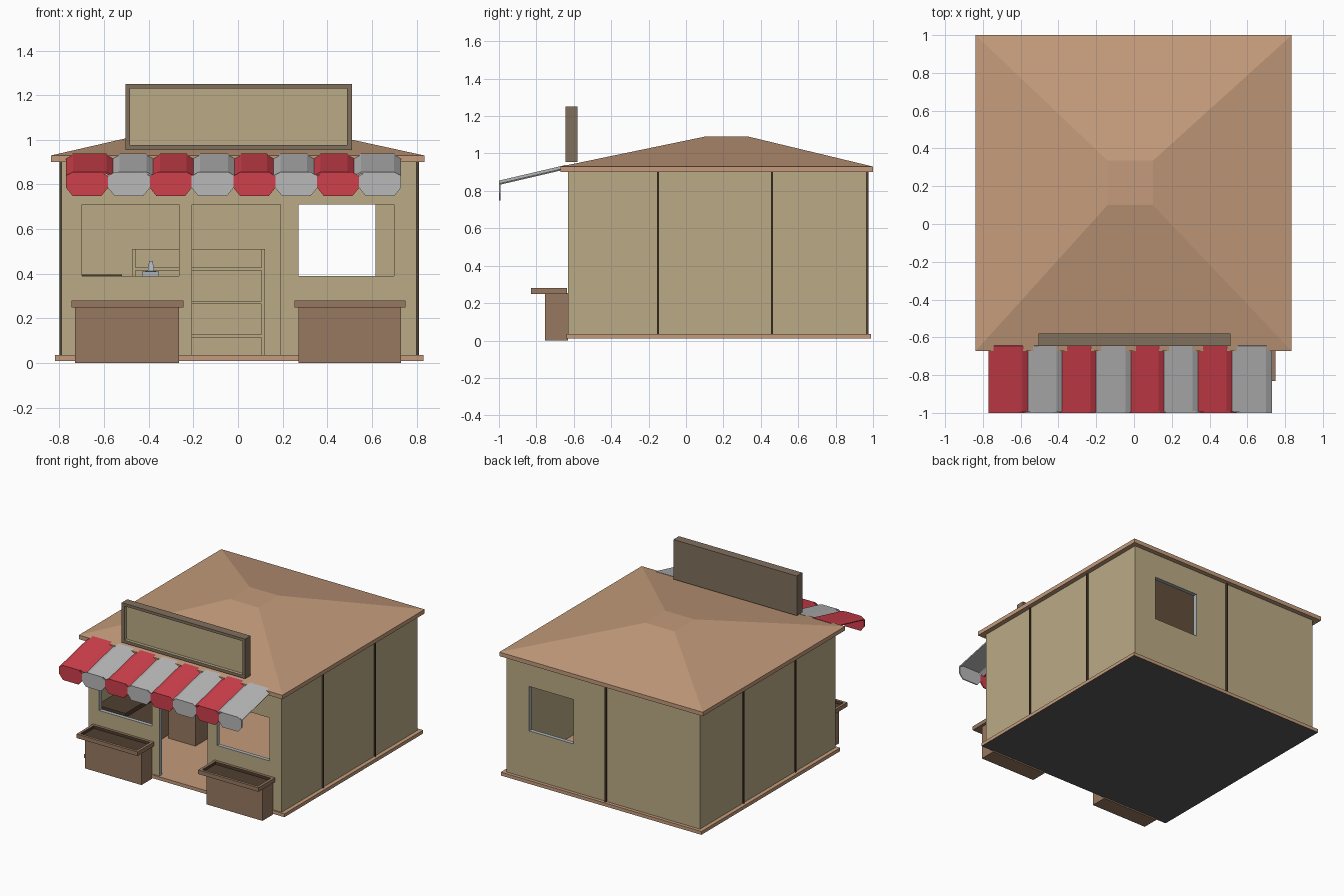
import bpy

if "Cube" in bpy.data.objects:
    bpy.data.objects.remove(bpy.data.objects["Cube"])


def material(name, rgb):
    m = bpy.data.materials.new(name)
    m.diffuse_color = (*rgb, 1)
    m.use_nodes = True
    m.node_tree.nodes["Principled BSDF"].inputs["Base Color"].default_value = m.diffuse_color
    return m


TAN = material("tan_wall", (.50, .41, .24))
ROOF = material("roof_clay", (.55, .33, .20))
WOOD = material("wood", (.31, .19, .12))
DARK = material("dark_wood", (.08, .05, .03))
FRAME = material("sign_wood", (.22, .16, .11))
RED = material("red_cloth", (.62, .05, .07))
GREY = material("grey_cloth", (.48, .48, .48))
METAL = material("metal", (.40, .44, .48))
UNDER = material("underside", (.10, .10, .10))


def mesh(name, verts, faces, mat):
    me = bpy.data.meshes.new(name)
    me.from_pydata(verts, [], faces)
    me.materials.append(mat)
    ob = bpy.data.objects.new(name, me)
    bpy.context.collection.objects.link(ob)
    return ob


def rings(name, levels, mat):
    """Closed solid stacked from rectangles (x0, x1, y0, y1, z)."""
    v, f = [], [(3, 2, 1, 0)]
    for x0, x1, y0, y1, z in levels:
        v += [(x0, y0, z), (x1, y0, z), (x1, y1, z), (x0, y1, z)]
    for k in range(len(levels) - 1):
        for i in range(4):
            j = (i + 1) % 4
            f.append((4*k + i, 4*k + j, 4*k + 4 + j, 4*k + 4 + i))
    n = len(v)
    f.append((n - 4, n - 3, n - 2, n - 1))
    return mesh(name, v, f, mat)


def box(name, x0, x1, y0, y1, z0, z1, mat):
    return rings(name, [(x0, x1, y0, y1, z0), (x0, x1, y0, y1, z1)], mat)


def cut(target, cutter):
    m = target.modifiers.new("cut", 'BOOLEAN')
    m.object, m.solver, m.material_mode = cutter, 'EXACT', 'TRANSFER'
    cutter.hide_render = True
    cutter.hide_viewport = True


# base slab, with a dark underside
base = box("base", -.82, .83, -.64, .99, .01, .035, ROOF)
base.data.materials.append(UNDER)
base.data.polygons[0].material_index = 1

# hollow walls with door and windows cut out
walls = box("walls", -.79, .80, -.63, .965, .03, .905, TAN)
cut(walls, box("room_cutter", -.76, .77, -.60, .935, 0, 1, TAN))
for name, x0, x1, y0, y1, z0, z1 in (
        ("left_window_cutter", -.70, -.265, -.7, -.5, .39, .71),
        ("right_window_cutter", .27, .70, -.7, -.5, .39, .71),
        ("door_cutter", -.205, .19, -.7, -.5, -.1, .71),
        ("back_window_cutter", .25, .615, .9, 1.1, .39, .72)):
    cut(walls, box(name, x0, x1, y0, y1, z0, z1, METAL))

# thin battens on the side and back walls
for y in (-.15, .46):
    box("left_batten", -.80, -.785, y - .005, y + .005, .035, .90, DARK)
    box("right_batten", .795, .81, y - .005, y + .005, .035, .90, DARK)
box("back_batten", -.025, -.012, .96, .977, .035, .90, DARK)

# hipped roof with a small flat top
rings("roof", [(-.838, .835, -.672, 1, .90), (-.838, .835, -.672, 1, .93),
               (-.14, .10, .10, .335, 1.09)], ROOF)

# sign board with a recessed panel
sign = box("sign_frame", -.505, .51, -.645, -.58, .955, 1.25, FRAME)
cut(sign, box("sign_cutter", -.483, .488, -.70, -.622, .977, 1.23, TAN))

# striped awning: arched sloping strips and clipped valance flaps
slope_x = [-.77, -.56, -.38, -.2, -.015, .16, .34, .52, .73]
flap_x = [-.77 + i * .1875 for i in range(9)]
c, t = .03, .008
for i in range(8):
    mat = GREY if i % 2 else RED
    a, b = slope_x[i], slope_x[i + 1]
    arch = [(a, -.016), (a + c, 0), (b - c, 0), (b, -.016)]
    v = [(x, y, z + dz) for y, z in ((-.645, .938), (-.996, .856)) for x, dz in arch]
    strip = mesh("awning_strip", v, [(k, k + 4, k + 5, k + 1) for k in range(3)], mat)
    a, b = flap_x[i], flap_x[i + 1]
    outline = [(a + c, .748), (b - c, .748), (b, .785), (b, .838),
               (b - c, .856), (a + c, .856), (a, .838), (a, .785)]
    flap = mesh("awning_flap", [(x, -1, z) for x, z in outline], [tuple(range(8))], mat)
    for ob in (strip, flap):
        s = ob.modifiers.new("thickness", 'SOLIDIFY')
        s.thickness = t
        s.offset = -1

# display stands below the windows, each with a tray top
for side, x0, x1 in (("left", -.73, -.265), ("right", .27, .73)):
    box(side + "_stand", x0, x1, -.755, -.632, 0, .255, WOOD)
    tray = box(side + "_tray", x0 - .017, x1 + .02, -.83, -.635, .25, .28, WOOD)
    cut(tray, box(side + "_tray_cutter", x0 + .003, x1, -.81, -.655, .26, .4, DARK))

# indoor shelf unit
box("shelf_back", -.475, .12, .90, .934, .035, .51, TAN)
for x in (-.475, .105):
    box("shelf_side", x, x + .015, .78, .90, .035, .51, TAN)
for z in (.115, .265, .415):
    box("shelf_board", -.46, .105, .785, .90, z, z + .012, TAN)

# indoor counter with a small till
box("counter", -.74, -.53, -.56, .45, .035, .365, WOOD)
box("counter_top", -.755, -.52, -.58, .47, .365, .397, DARK)
box("till_table", -.50, -.28, -.10, .15, .035, .385, WOOD)
rings("till", [(-.43, -.355, -.03, .06, .385), (-.43, -.355, -.03, .06, .41),
               (-.405, -.375, .01, .05, .412), (-.398, -.382, .03, .05, .457)], METAL)
